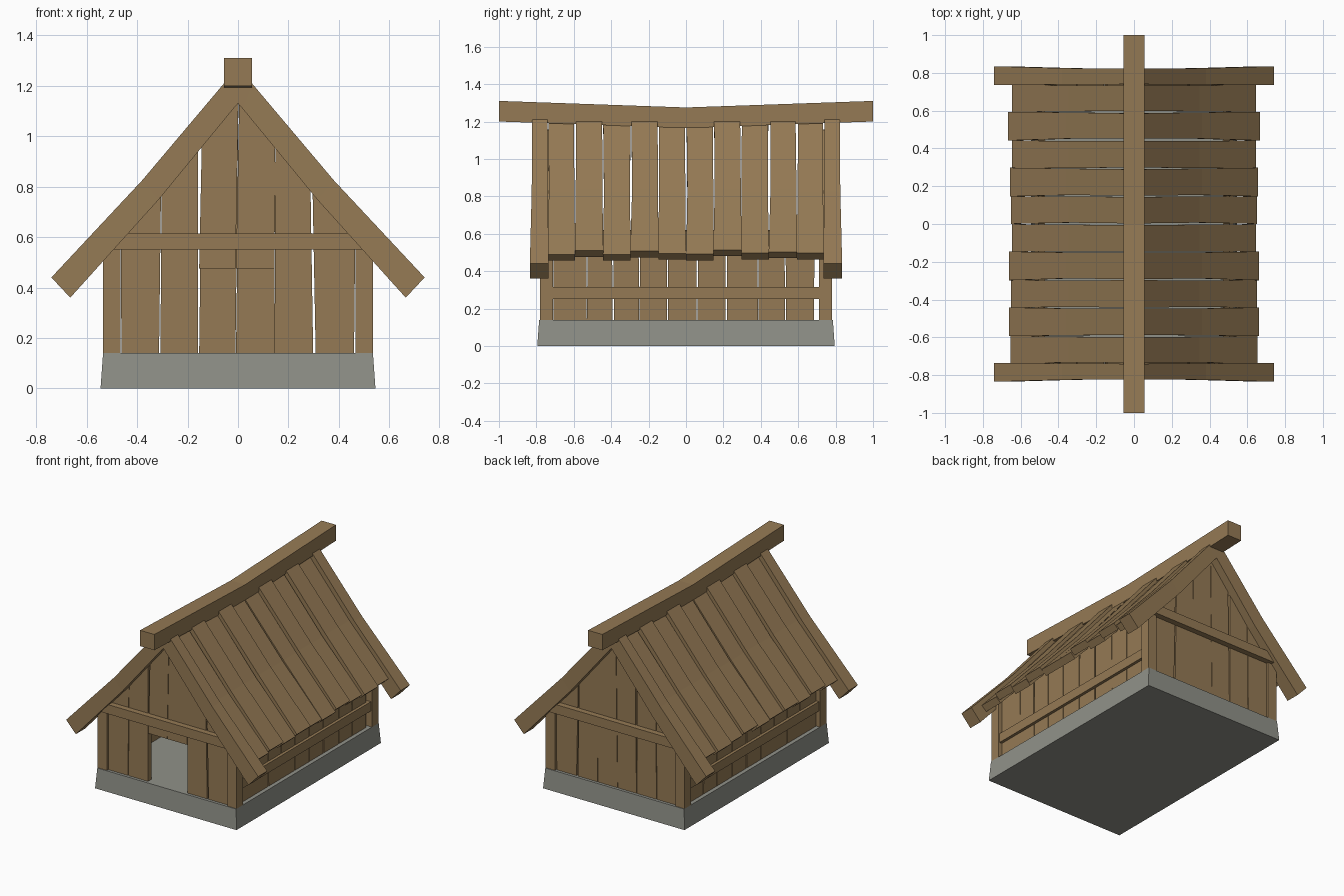
import bpy, bmesh, random

if "Cube" in bpy.data.objects:
    bpy.data.objects.remove(bpy.data.objects["Cube"])
random.seed(4)


def material(name, rgb):
    m = bpy.data.materials.new(name)
    m.diffuse_color = (*rgb, 1)
    m.use_nodes = True
    m.node_tree.nodes["Principled BSDF"].inputs["Base Color"].default_value = m.diffuse_color
    return m


WOOD = material("wood", (0.30, 0.195, 0.09))
STONE = material("stone", (0.28, 0.285, 0.25))


def loft(name, rings, mat=WOOD, mirror=""):
    """Skin a row of matching point rings, cap both ends, mirror on request."""
    bm = bmesh.new()
    vs = [[bm.verts.new(p) for p in r] for r in rings]
    n = len(vs[0])
    for a, b in zip(vs, vs[1:]):
        for i in range(n):
            j = (i + 1) % n
            bm.faces.new((a[i], a[j], b[j], b[i]))
    bm.faces.new(vs[0])
    bm.faces.new(vs[-1])
    bmesh.ops.recalc_face_normals(bm, faces=bm.faces)
    me = bpy.data.meshes.new(name)
    bm.to_mesh(me)
    bm.free()
    me.materials.append(mat)
    ob = bpy.data.objects.new(name, me)
    bpy.context.collection.objects.link(ob)
    if mirror:
        mod = ob.modifiers.new("mirror", "MIRROR")
        mod.use_axis = ("x" in mirror, "y" in mirror, False)
        mod.use_mirror_merge = False
    return ob


def rect(x, y, z):
    return [(-x, -y, z), (x, -y, z), (x, y, z), (-x, y, z)]


def box(name, x0, x1, y0, y1, z0, z1, mirror=""):
    ring = lambda z: [(x0, y0, z), (x1, y0, z), (x1, y1, z), (x0, y1, z)]
    return loft(name, [ring(z0), ring(z1)], WOOD, mirror)


# Stone base
loft("foundation", [rect(.545, .795, 0), rect(.535, .785, .14)], STONE)

# Corner posts, tie beams and side rails
box("corner_post", .465, .535, .71, .78, .14, .58, "xy")
box("tie_beam", -.525, .525, .755, .805, .55, .615, "y")
box("side_rail", .485, .527, -.71, .71, .25, .315, "x")

# Gable planks: bottom left, bottom right, top left, top right
gable = [(-.462, -.313, -.465, -.305), (-.308, -.158, -.302, -.158),
         (-.154, -.010, -.143, .002), (-.008, .144, .005, .147),
         (.145, .298, .148, .287), (.308, .460, .295, .465)]
for side in (-1, 1):
    for i, (a, b, c, d) in enumerate(gable):
        door = side < 0 and i in (2, 3)
        z0 = .475 if door else .14
        top = lambda x: 1.16 - 1.158 * abs(x)
        outline = [(a, z0), (b, z0), (d, top(d)), (c, top(c))]
        loft("gable_plank", [[(x, side * y, z) for x, z in outline] for y in (.728, .765)])

# Side wall planks, slightly tapered so narrow gaps show
edges = [-.71, -.53, -.39, -.25, -.10, .06, .215, .385, .53, .69, .712]
for a, b in zip(edges[:-2], edges[1:-1]):
    g = [random.uniform(0, .006) for _ in range(4)]
    ring = lambda x: [(x, a + g[0], .14), (x, b - g[1], .14), (x, b - g[2], .62), (x, a + g[3], .62)]
    loft("side_plank", [ring(.472), ring(.507)], WOOD, "x")


def roof_ring(x, z, t, y0, y1):
    """Cross-section of a sloping board, thickness t below its upper face."""
    dx, dz = .74 * t, .67 * t
    return [(x, y0, z), (x, y1, z), (x - dx, y1, z - dz), (x - dx, y0, z - dz)]


# Roof planks: sagging, alternately raised, narrower in the middle
for i in range(10):
    y0, y1 = -.74 + i * .148, -.74 + (i + 1) * .148
    up = i in (1, 3, 6, 8)
    s = 0 if up else -.014
    e = random.uniform(-.006, .006)
    w = .002 if up else -.001
    j = [random.uniform(.001, .008) for _ in range(4)]
    loft("roof_plank", [
        roof_ring(.05 + s, 1.205 + s, .05, y0 + j[0], y1 - j[1]),
        roof_ring(.36 + s, .838 + s, .05, y0 + j[2], y1 - j[3]),
        roof_ring(.662 + s + e, .508 + s - e, .05, y0 - w, y1 + w)], WOOD, "x")

# Barge boards over the gables
barge = [((0, 1.20), (0, 1.13), .74, .822), ((.055, 1.21), (.02, 1.107), .74, .822),
         ((.38, .825), (.315, .748), .738, .825), ((.74, .44), (.665, .36), .735, .835)]
loft("barge_board", [[(*o[:1], a, o[1]), (o[0], b, o[1]), (q[0], b, q[1]), (q[0], a, q[1])]
                     for o, q, a, b in barge], WOOD, "xy")

# Sagging ridge beam
loft("ridge_beam", [[(-.055, y, z), (.055, y, z), (.055, y, z + .11), (-.055, y, z + .11)]
                    for y, z in ((-1, 1.2), (0, 1.165), (1, 1.2))])
